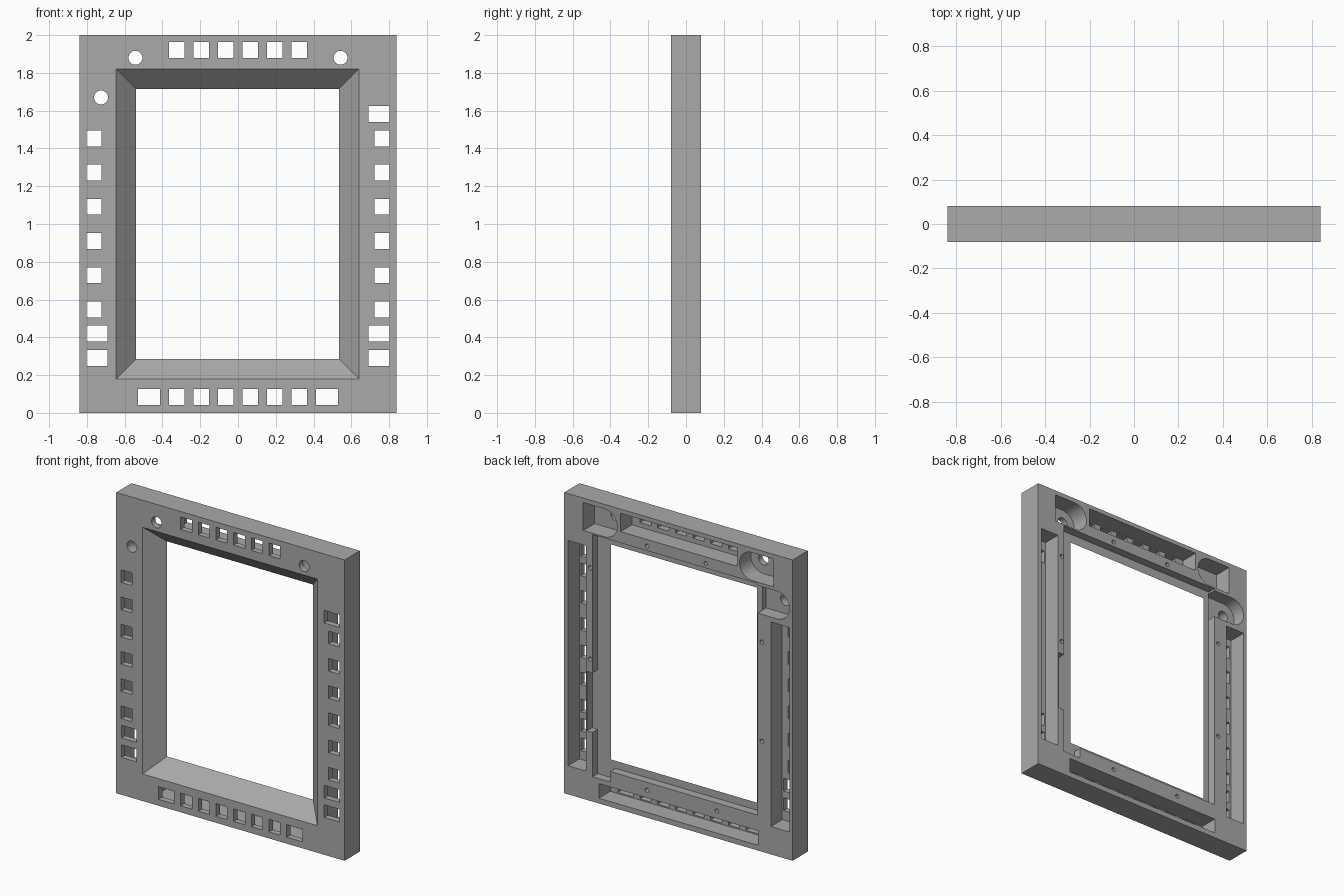
import bpy, bmesh, math

cube = bpy.data.objects.get("Cube")
if cube:
    bpy.data.objects.remove(cube)

FRONT, BACK = -0.08, 0.08
OUT = 0.01  # cutter overshoot past the faces


def rect(x0, x1, z0, z1):
    return [(x0, z0), (x1, z0), (x1, z1), (x0, z1)]


def arc(cx, cz, r, start, sweep, n):
    return [(cx + r * math.cos(start + sweep * i / n),
             cz + r * math.sin(start + sweep * i / n)) for i in range(n + 1)]


def circle(cx, cz, r, n=24):
    return arc(cx, cz, r, 0, math.tau, n)[:-1]


def pocket(cx, cz, r, end):
    """Half-round outline with a square end at x = end."""
    side = 1 if end > cx else -1
    return arc(cx, cz, r, math.pi / 2, side * math.pi, 16) + [(end, cz - r), (end, cz + r)]


def prism(bm, outline, y0, y1, outline_end=None):
    a = [bm.verts.new((x, y0, z)) for x, z in outline]
    b = [bm.verts.new((x, y1, z)) for x, z in (outline_end or outline)]
    bm.faces.new(a)
    bm.faces.new(b[::-1])
    for i in range(len(a)):
        j = (i + 1) % len(a)
        bm.faces.new((a[j], a[i], b[i], b[j]))


def make_object(name, parts):
    bm = bmesh.new()
    for part in parts:
        prism(bm, *part)
    bmesh.ops.recalc_face_normals(bm, faces=bm.faces)
    mesh = bpy.data.meshes.new(name)
    bm.to_mesh(mesh)
    bm.free()
    obj = bpy.data.objects.new(name, mesh)
    bpy.context.collection.objects.link(obj)
    return obj


def through(outline):
    return (outline, FRONT - OUT, BACK + OUT)


def from_back(outline, depth):
    return (outline, BACK - depth, BACK + OUT)


def window(cx, cz, w=0.082, h=0.084):
    return through(rect(cx - w / 2, cx + w / 2, cz - h / 2, cz + h / 2))


# Outer slab
frame = make_object("bezel_frame", [(rect(-0.84, 0.84, 0, 2), FRONT, BACK)])

# Sloped display opening, 45 degrees all round
def opening(inset):
    return rect(-0.645 + inset, 0.64 - inset, 0.18 + inset, 1.82 - inset)

cuts = [(opening(-OUT), FRONT - OUT, 0.035, opening(0.115))]

# Button windows along the four sides
for i in range(6):
    x = -0.325 + 0.13 * i
    z = 0.548 + 0.181 * i
    cuts += [window(x, 1.922), window(x, 0.085),
             window(-0.763, z, 0.08), window(0.762, z, 0.08)]
for side in (-1, 1):
    cuts += [window(side * 0.471, 0.085, 0.116)]
    cuts += [window(side * 0.746, z, 0.112) for z in (0.29, 0.42)]
cuts.append(window(0.746, 1.583, 0.112))

# Round control holes
knobs = [(-0.543, 1.88), (0.543, 1.88), (-0.725, 1.67)]
cuts += [through(circle(x, z, 0.037)) for x, z in knobs]

# Screw holes in the back
screws = [(0.231, 1.806), (-0.202, 1.806), (0.231, 0.183), (-0.283, 0.183),
          (0.649, 1.55), (0.649, 0.943), (-0.614, 1.394), (-0.614, 0.734)]
cuts += [from_back(circle(x, z, 0.014, 12), 0.06) for x, z in screws]

# Display recess
recess = [from_back(rect(-0.582, 0.632, 0.235, 1.775), 0.055)]

# Long slots behind the windows
slots = [from_back(rect(*s), 0.12) for s in (
    (-0.43, 0.425, 1.85, 1.972), (-0.585, 0.585, 0.035, 0.132),
    (0.68, 0.812, 0.19, 1.688), (-0.818, -0.68, 0.185, 1.545))]

# Half-round pockets behind the control holes
slots += [from_back(pocket(s * 0.543, 1.877, 0.093, s * 0.7), 0.12) for s in (-1, 1)]
slots.append(from_back(pocket(-0.725, 1.67, 0.092, -0.58), 0.09))

# Cable notch and corner notch joining the recess
notches = [from_back(rect(0.6, 0.672, 0.46, 0.855), 0.055),
           from_back(rect(0.502, 0.632, 0.165, 0.3), 0.055)]

for name, parts in (("opening_cutter", cuts), ("recess_cutter", recess),
                    ("slot_cutter", slots), ("notch_cutter", notches)):
    cutter = make_object(name, parts)
    cutter.hide_render = True
    mod = frame.modifiers.new(name, 'BOOLEAN')
    mod.operation = 'DIFFERENCE'
    mod.solver = 'EXACT'
    mod.object = cutter
    bpy.context.view_layer.update()
    graph = bpy.context.evaluated_depsgraph_get()
    result = bpy.data.meshes.new_from_object(frame.evaluated_get(graph))
    frame.modifiers.clear()
    frame.data = result
    bpy.data.objects.remove(cutter)

# Single grey finish
grey = bpy.data.materials.new("plain_grey")
grey.use_nodes = True
colour = (0.4, 0.4, 0.4, 1)
grey.diffuse_color = colour
grey.node_tree.nodes["Principled BSDF"].inputs["Base Color"].default_value = colour
frame.data.materials.clear()
frame.data.materials.append(grey)
